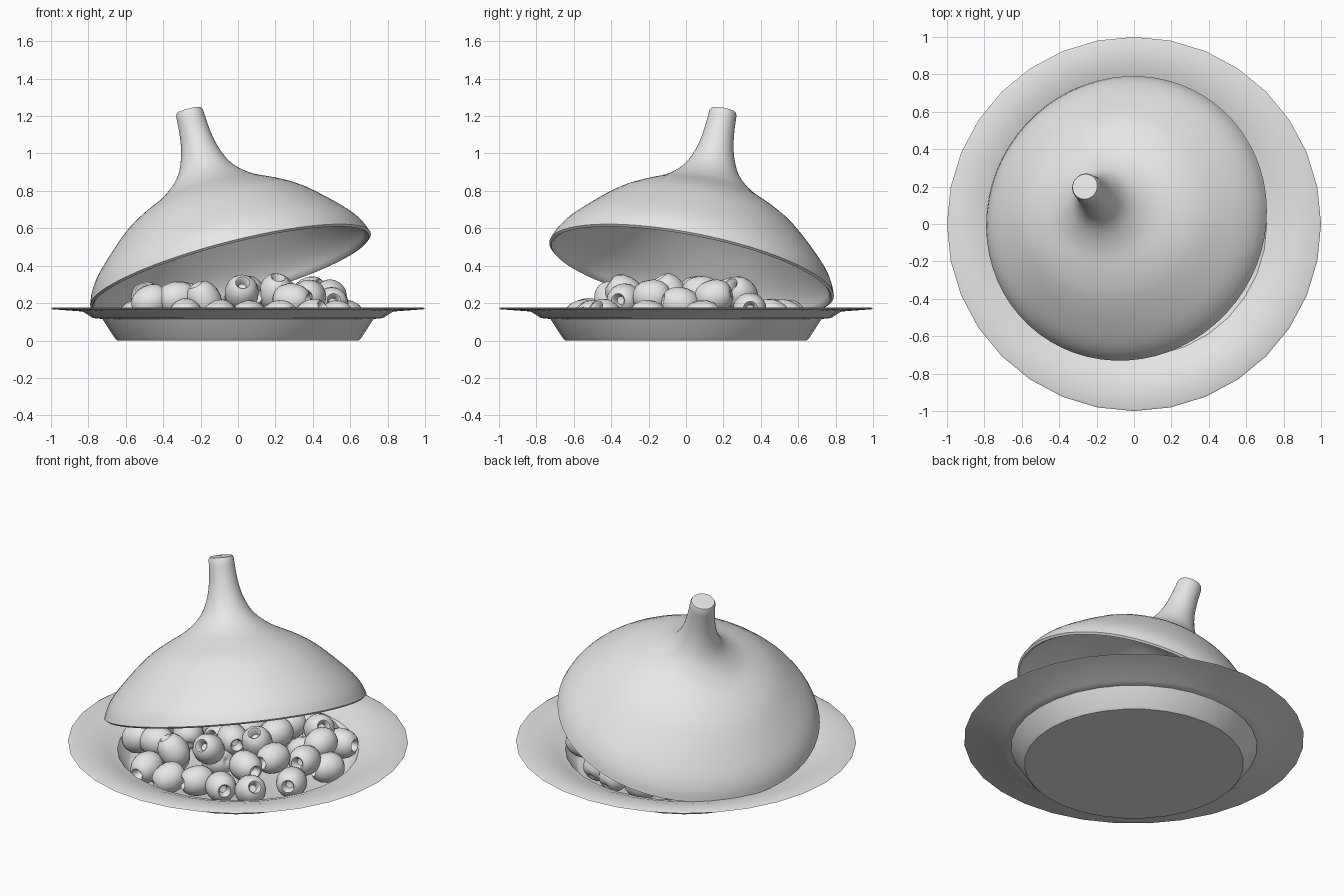
import bpy, bmesh, math, random
from mathutils import Vector, Matrix

if "Cube" in bpy.data.objects:
    bpy.data.objects.remove(bpy.data.objects["Cube"])

random.seed(4)
mat = bpy.data.materials.new("light grey ceramic")
mat.diffuse_color = (0.8, 0.8, 0.8, 1)
mat.use_nodes = True
mat.node_tree.nodes["Principled BSDF"].inputs["Base Color"].default_value = mat.diffuse_color


def lathe(name, profile, sides, angle=35):
    """Spin an (r, z) profile about z; r == 0 becomes a pole."""
    bm = bmesh.new()
    rings = []
    for r, z in profile:
        if r < 1e-6:
            rings.append([bm.verts.new((0, 0, z))])
        else:
            rings.append([bm.verts.new((r * math.cos(2 * math.pi * i / sides),
                                        r * math.sin(2 * math.pi * i / sides), z))
                          for i in range(sides)])
    for a, b in zip(rings, rings[1:]):
        for i in range(sides):
            j = (i + 1) % sides
            loop = [a[i % len(a)], a[j % len(a)], b[j % len(b)], b[i % len(b)]]
            bm.faces.new(list(dict.fromkeys(loop)))
    bmesh.ops.recalc_face_normals(bm, faces=bm.faces)
    me = bpy.data.meshes.new(name)
    bm.to_mesh(me)
    bm.free()
    me.shade_smooth()
    me.set_sharp_from_angle(angle=math.radians(angle))
    me.materials.append(mat)
    return me


def add(name, me, matrix=Matrix()):
    ob = bpy.data.objects.new(name, me)
    ob.matrix_world = matrix
    bpy.context.collection.objects.link(ob)
    return ob


def smooth(pts, n=3):
    """Catmull-Rom curve through the profile points."""
    p = [Vector(q) for q in pts]
    p = [2 * p[0] - p[1]] + p + [2 * p[-1] - p[-2]]
    out = []
    for a, b, c, d in zip(p, p[1:], p[2:], p[3:]):
        for k in range(n):
            t = k / n
            out.append(0.5 * (2 * b + (c - a) * t + (2 * a - 5 * b + 4 * c - d) * t * t
                              + (3 * b - a - 3 * c + d) * t ** 3))
    return [tuple(v) for v in out] + [tuple(p[-2])]


# Dish: underside from the centre out to the rim, then back down the inside
add("dish", lathe("dish", [
    (0, 0.005), (0.645, 0.005), (0.66, 0.02), (0.725, 0.12), (0.775, 0.125),
    (0.83, 0.16), (0.99, 0.172), (1.0, 0.176), (0.99, 0.181), (0.86, 0.172),
    (0.78, 0.15), (0.73, 0.13), (0.71, 0.125), (0.65, 0.04), (0.63, 0.03), (0, 0.03)], 32))

# Lid: conical cover with a narrow neck, hollow, tipped open to the front right
outer = smooth([(0.775, 0.0), (0.745, 0.07), (0.675, 0.16), (0.51, 0.315), (0.385, 0.395),
                (0.255, 0.462), (0.155, 0.55), (0.103, 0.66), (0.082, 0.77), (0.074, 0.88)])
inner = smooth([(0.2, 0.465), (0.37, 0.375), (0.49, 0.298), (0.65, 0.148),
                (0.722, 0.06), (0.75, 0.0)])
profile = [(0, 0.46), (0.12, 0.47)] + inner + [(0.763, -0.01)] + outer + [(0.068, 0.893), (0, 0.897)]
axis = Vector((-0.262, 0.2, 1)).normalized()
tilt = axis.to_track_quat('Z', 'Y').to_matrix().to_4x4()
add("lid", lathe("lid", profile, 64, 50), Matrix.Translation((-0.04, 0.03, 0.385)) @ tilt)

# Pitted olive with a hole at the top and a dimple at the bottom
olive = lathe("olive", [
    (0, 0.045), (0.022, 0.05), (0.03, 0.09), (0.038, 0.097), (0.06, 0.085), (0.08, 0.055),
    (0.09, 0.015), (0.09, -0.02), (0.08, -0.055), (0.06, -0.082), (0.035, -0.095),
    (0.015, -0.093), (0, -0.08)], 20, 50)

# Olives of the pile that show in the open front
spots = [(.02, -.33, .26), (.2, -.09, .26), (.38, -.18, .24), (.285, -.33, .22), (.5, -.03, .2),
         (-.18, -.4, .22), (-.47, -.35, .21), (-.48, -.13, .22), (.38, .29, .25), (.5, .34, .17),
         (.49, .15, .24), (.2, .24, .25), (.22, .08, .26), (.03, -.1, .24), (-.26, -.14, .22),
         (-.28, -.53, .14), (-.1, -.56, .13), (.06, -.5, .13), (.22, -.49, .13), (.39, -.43, .13),
         (.525, -.2, .13), (.58, .09, .13), (-.33, -.36, .23), (.05, .06, .26)]
# Remaining olives fill rings, (count, radius, height), where there is space
for n, r, z in [(19, 0.55, 0.13), (13, 0.38, 0.125), (7, 0.19, 0.125), (1, 0, 0.125),
                (12, 0.43, 0.23), (7, 0.23, 0.24)]:
    for i in range(n):
        a = 2 * math.pi * (i + 0.3 * random.random()) / n
        p = (r * math.cos(a), r * math.sin(a), z)
        under_lid_edge = z > 0.2 and p[0] < -0.3 and p[1] > 0.1
        if not under_lid_edge and all((Vector(p) - Vector(q)).length > 0.15 for q in spots):
            spots.append(p)
for i, p in enumerate(spots):
    aim = Vector((0.5 + random.uniform(-1, 1), -0.6 + random.uniform(-1, 1),
                  random.uniform(-0.3, 0.9))).normalized()
    add(f"olive_{i + 1}", olive,
        Matrix.Translation(p) @ aim.to_track_quat('Z', 'Y').to_matrix().to_4x4())

# Rest the whole model on z = 0
for ob in bpy.context.collection.objects:
    ob.location.z -= 0.005
